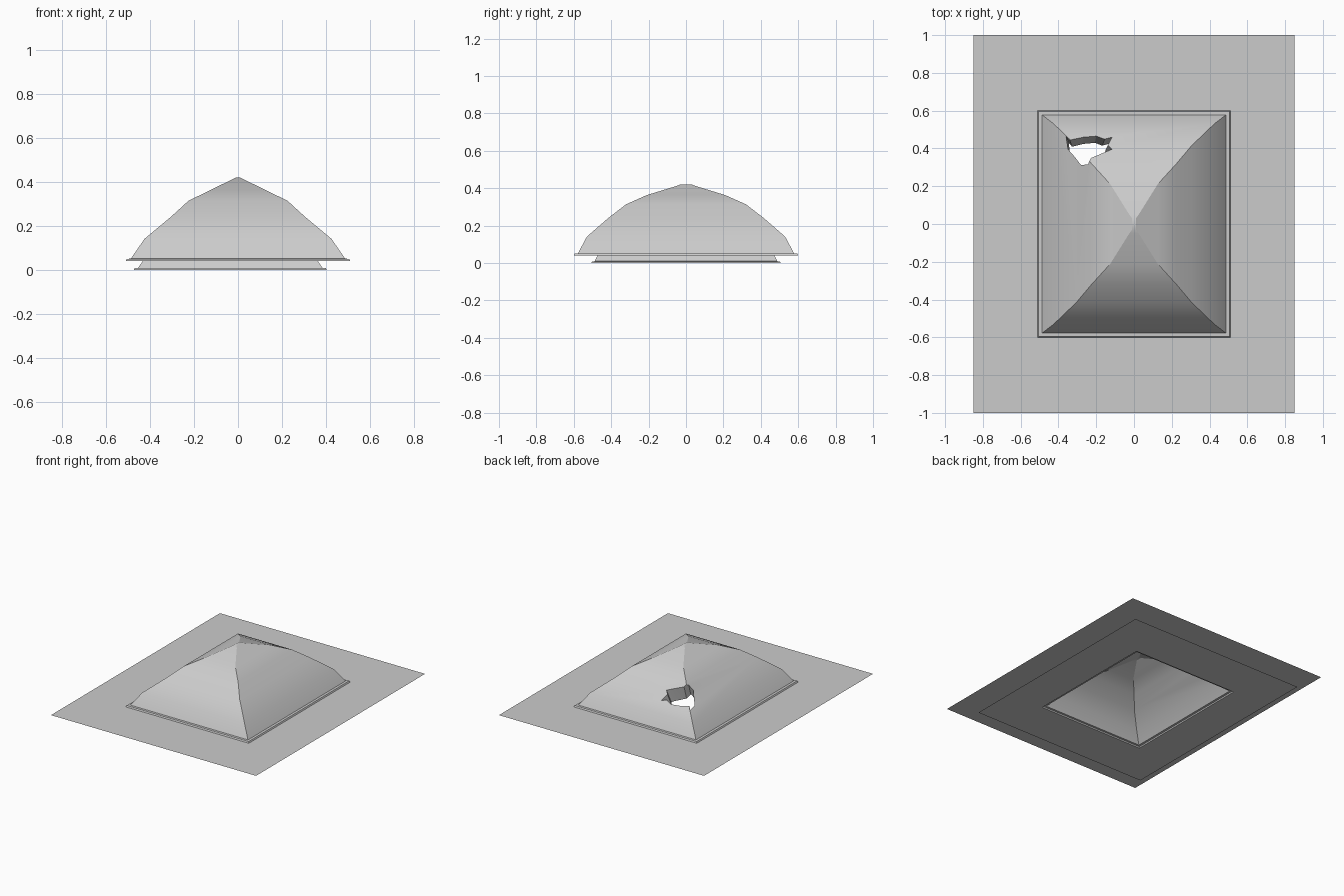
import bpy, bmesh, math

if "Cube" in bpy.data.objects:
    bpy.data.objects.remove(bpy.data.objects["Cube"])

# half-width, half-depth, height of each rectangular ring, sheet edge to apex
RINGS = [(.85, 1.0, .04), (.51, .60, .04), (.505, .595, .05), (.487, .578, .051),
         (.425, .53, .141), (.305, .415, .241), (.225, .32, .314),
         (.125, .21, .363), (.025, .05, .412), (.01, .03, .42)]
# ragged hole outline, seen from above
HOLE = [(-.36, .466), (-.35, .397), (-.312, .354), (-.28, .312), (-.243, .317),
        (-.228, .35), (-.153, .381), (-.116, .397), (-.138, .418), (-.116, .46),
        (-.155, .45), (-.2, .466), (-.27, .46), (-.34, .444)]


def inner(p):
    """Place a point of the outer shell on the smaller, shifted inner shell."""
    return (p[0] * .86 - .035, p[1] * .845, (p[2] - .04) * .86)


def roof_height(x, y):
    def along(axis, v):
        for a, b in zip(RINGS[3:], RINGS[4:]):
            if a[axis] >= v >= b[axis]:
                t = (a[axis] - v) / (a[axis] - b[axis])
                return a[2] + t * (b[2] - a[2])
        return .42
    return min(along(0, abs(x)), along(1, abs(y)))


def loft(bm, loops, cap_start, cap_end):
    vs = [[bm.verts.new(p) for p in loop] for loop in loops]
    n = len(vs[0])
    for a, b in zip(vs, vs[1:]):
        for i in range(n):
            bm.faces.new((a[i], a[(i + 1) % n], b[(i + 1) % n], b[i]))
    if cap_start:
        bm.faces.new(vs[0][::-1])
    if cap_end:
        bm.faces.new(vs[-1])
    return vs


def finish(bm, name):
    bmesh.ops.recalc_face_normals(bm, faces=bm.faces)
    me = bpy.data.meshes.new(name)
    bm.to_mesh(me)
    bm.free()
    ob = bpy.data.objects.new(name, me)
    bpy.context.collection.objects.link(ob)
    return ob


# double roof shell: outer skin and inner skin, temporarily closed at the sheet edge
outer_loops = [[(-x, -y, z), (x, -y, z), (x, y, z), (-x, y, z)] for x, y, z in RINGS]
inner_loops = [[inner(p) for p in loop] for loop in outer_loops]
bm = bmesh.new()
vs_out = loft(bm, outer_loops, False, True)
vs_in = loft(bm, inner_loops, False, True)
for i in range(4):
    j = (i + 1) % 4
    bm.faces.new((vs_out[0][i], vs_out[0][j], vs_in[0][j], vs_in[0][i]))
roof = finish(bm, "roof_shell")

# ragged cutter that narrows between the two skins
top, upper, lower, bottom = [], [], [], []
for x, y in HOLE:
    z = roof_height(x, y)
    ix, iy = x * .86 - .035, y * .92
    iz = (roof_height((ix + .035) / .86, iy / .845) - .04) * .86
    top.append((x, y, .7))
    upper.append((x, y, z + .003))
    lower.append((ix, iy, iz - .003))
    bottom.append((ix, iy, -.3))
bm = bmesh.new()
loft(bm, [bottom, lower, upper, top], True, True)
bmesh.ops.triangulate(bm, faces=bm.faces)
cutter = finish(bm, "hole_cutter")
cutter.hide_render = True

mod = roof.modifiers.new("hole", 'BOOLEAN')
mod.operation = 'DIFFERENCE'
mod.solver = 'EXACT'
mod.object = cutter
bpy.context.view_layer.update()
cut = bpy.data.meshes.new_from_object(roof.evaluated_get(bpy.context.evaluated_depsgraph_get()))
roof.modifiers.clear()
roof.data = cut
bpy.data.objects.remove(cutter)

# reopen the sheet edge
bm = bmesh.new()
bm.from_mesh(cut)
edge_faces = [f for f in bm.faces
              if all(abs(v.co.x) > .68 and abs(v.co.y) > .8 for v in f.verts)]
bmesh.ops.delete(bm, geom=edge_faces, context='FACES')
bm.to_mesh(cut)
bm.free()

bpy.context.view_layer.objects.active = roof
roof.select_set(True)
bpy.ops.object.shade_smooth_by_angle(angle=math.radians(25))
